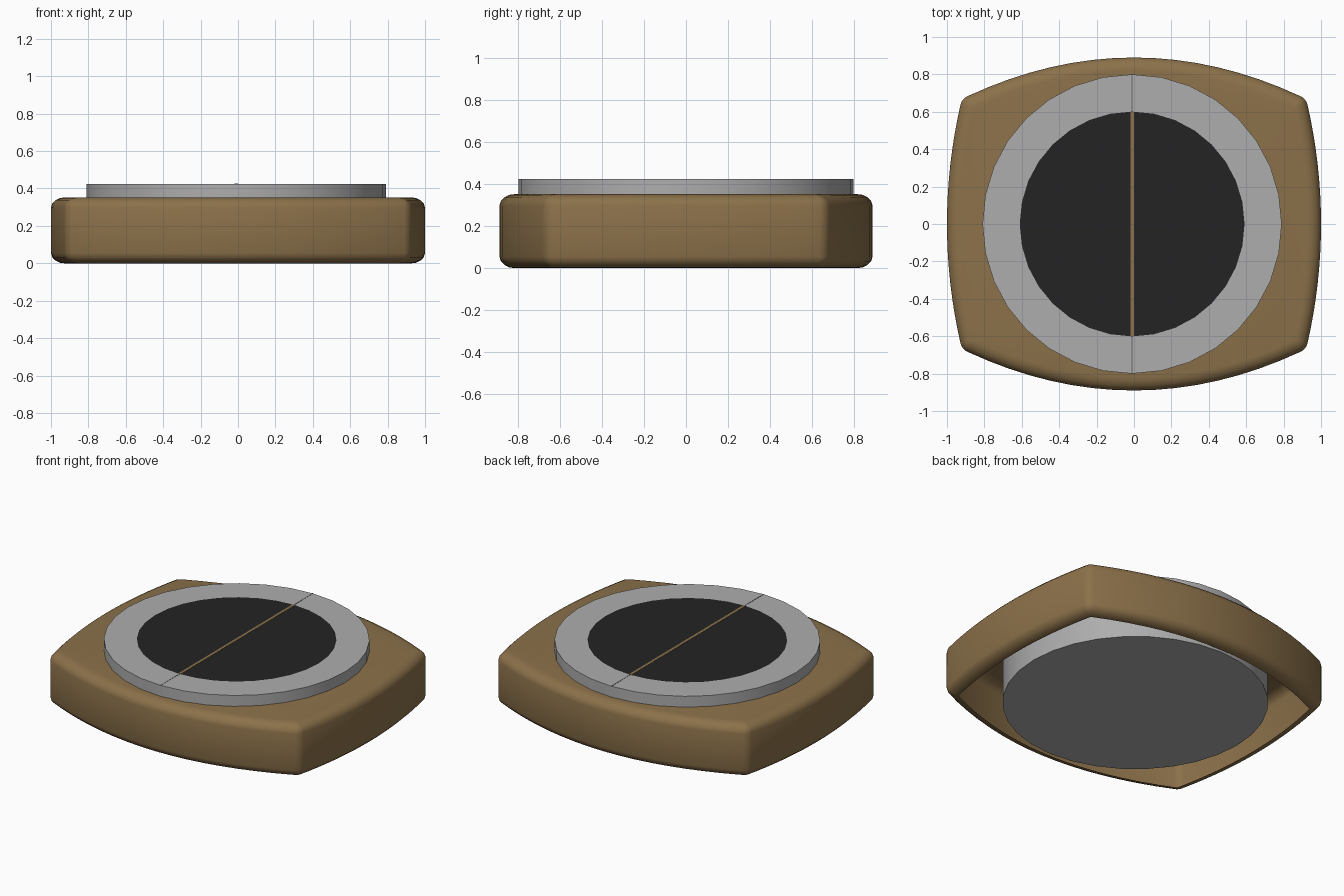
import bpy
import bmesh
import math

cube = bpy.data.objects.get("Cube")
if cube:
    bpy.data.objects.remove(cube, do_unlink=True)


def material(name, rgb):
    mat = bpy.data.materials.new(name)
    mat.use_nodes = True
    mat.diffuse_color = (*rgb, 1)
    mat.node_tree.nodes["Principled BSDF"].inputs["Base Color"].default_value = (*rgb, 1)
    return mat


bronze = material("bronze", (0.26, 0.165, 0.068))
silver = material("silver", (0.42, 0.42, 0.42))
black = material("black", (0.017, 0.017, 0.017))
seam_grey = material("seam grey", (0.13, 0.13, 0.13))


def finish(name, bm, mats, angle=40):
    mesh = bpy.data.meshes.new(name)
    bm.to_mesh(mesh)
    bm.free()
    for mat in mats:
        mesh.materials.append(mat)
    obj = bpy.data.objects.new(name, mesh)
    bpy.context.collection.objects.link(obj)
    bpy.ops.object.select_all(action="DESELECT")
    obj.select_set(True)
    bpy.context.view_layer.objects.active = obj
    bpy.ops.object.shade_smooth_by_angle(angle=math.radians(angle))
    return obj


# Cushion outline: four bowed sides meeting at corners, with outward normals
CORNER_X, CORNER_Y = 0.86, 0.62
SIDE_BOW, FRONT_BOW = 0.07, 0.2
STEPS, FILLET = 16, 6


def bowed_sides():
    sides = []
    for sign in (1, -1):
        right, back = [], []
        for i in range(STEPS + 1):
            t = -1 + 2 * i / STEPS
            right.append((sign * (CORNER_X + SIDE_BOW * (1 - t * t)), sign * CORNER_Y * t,
                          math.atan2(sign * 2 * SIDE_BOW * t / CORNER_Y, sign)))
            back.append((-sign * CORNER_X * t, sign * (CORNER_Y + FRONT_BOW * (1 - t * t)),
                         math.atan2(sign, -sign * 2 * FRONT_BOW * t / CORNER_X)))
        sides += [right, back]
    return sides


def outline():
    points = []
    sides = bowed_sides()
    for k, side in enumerate(sides):
        points += side
        x, y, start = side[-1]
        turn = (sides[(k + 1) % len(sides)][0][2] - start) % math.tau
        points += [(x, y, start + turn * j / FILLET) for j in range(1, FILLET)]
    return points


# Case: thin rounded shell, open underneath
bm = bmesh.new()
profile = [(0, 0), (0.022, 0.003), (0.045, 0.014), (0.063, 0.032), (0.07, 0.055),
           (0.07, 0.297), (0.063, 0.32), (0.045, 0.338), (0.022, 0.349), (0, 0.352)]
loops = [[bm.verts.new((x + d * math.cos(a), y + d * math.sin(a), z))
          for x, y, a in outline()] for d, z in profile]
for low, high in zip(loops, loops[1:]):
    n = len(low)
    for i in range(n):
        j = (i + 1) % n
        bm.faces.new((low[i], low[j], high[j], high[i]))
bm.faces.new(loops[-1])
bmesh.ops.remove_doubles(bm, verts=bm.verts, dist=0.0005)
bmesh.ops.recalc_face_normals(bm, faces=bm.faces)
finish("case_shell", bm, [bronze])

# Drum: round core with a black inset top
CENTRE, TOP, RADIUS, DIAL = -0.01, 0.424, 0.8, 0.6
bm = bmesh.new()
bmesh.ops.create_cone(bm, cap_ends=True, segments=32, radius1=RADIUS, radius2=RADIUS, depth=TOP)
bmesh.ops.translate(bm, verts=bm.verts, vec=(CENTRE, 0, TOP / 2))
top_face = max(bm.faces, key=lambda f: f.calc_center_median().z)
bmesh.ops.inset_region(bm, faces=[top_face], thickness=(RADIUS - DIAL) * math.cos(math.pi / 32))
top_face.material_index = 1
finish("drum", bm, [silver, black])


# Thin plates for the centre strip and the seams
def plate(name, y, width, length, mat, height=0.003):
    bm = bmesh.new()
    bmesh.ops.create_cube(bm, size=1)
    bmesh.ops.scale(bm, verts=bm.verts, vec=(width, length, height))
    bmesh.ops.translate(bm, verts=bm.verts, vec=(CENTRE, y, TOP))
    finish(name, bm, [mat])


plate("centre_strip", 0, 0.018, 2 * DIAL, bronze)
for label, sign in (("front", -1), ("back", 1)):
    plate(label + "_seam", sign * (RADIUS + DIAL) / 2, 0.006, RADIUS - DIAL, seam_grey, 0.002)
